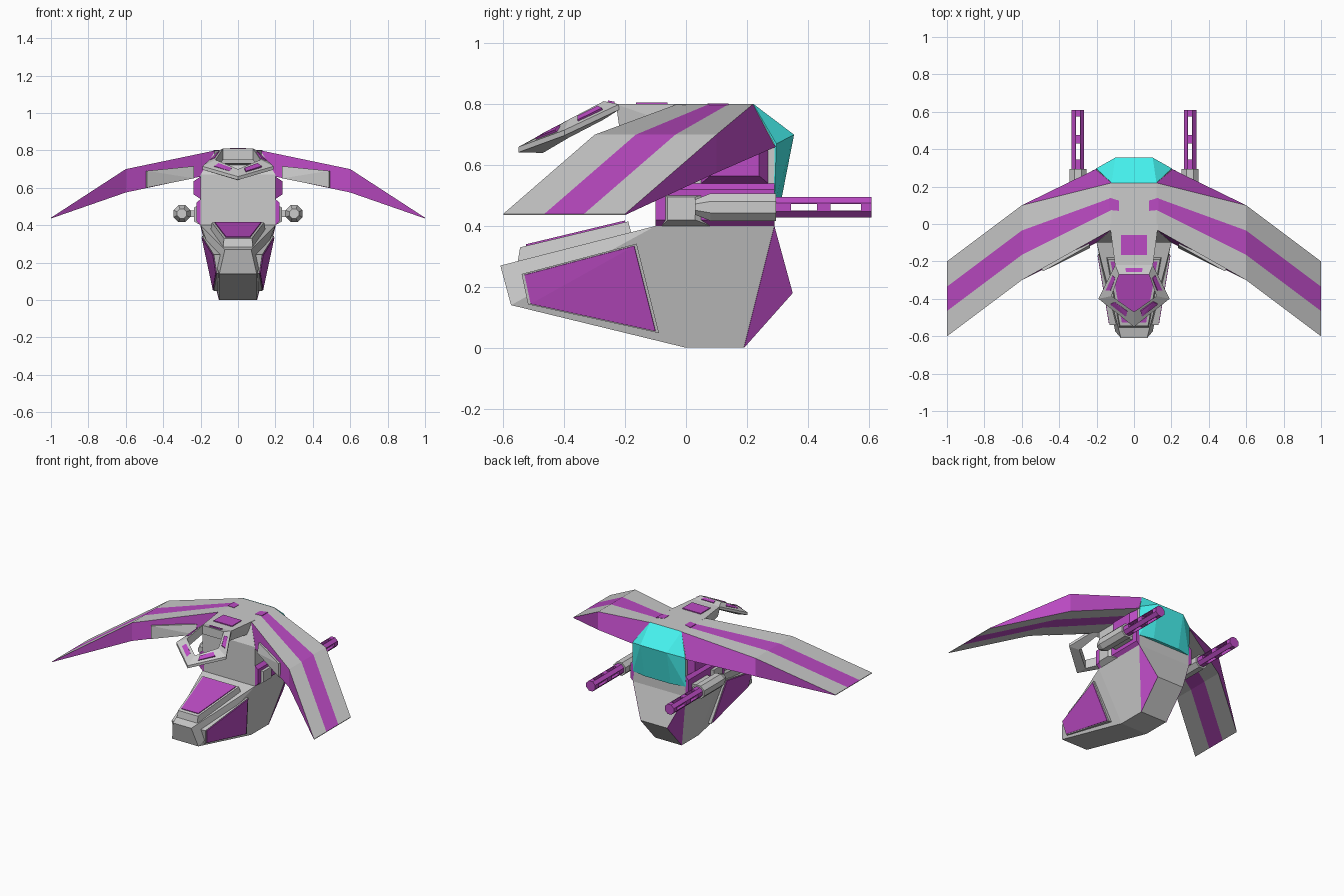
import bpy, bmesh, math
from mathutils import Vector

if "Cube" in bpy.data.objects:
    bpy.data.objects.remove(bpy.data.objects["Cube"])


def material(name, rgb):
    m = bpy.data.materials.new(name)
    m.diffuse_color = (*rgb, 1)
    m.use_nodes = True
    m.node_tree.nodes["Principled BSDF"].inputs["Base Color"].default_value = m.diffuse_color
    return m


PURPLE = material("purple", (0.5, 0.07, 0.55))
TEAL = material("teal", (0.06, 0.88, 0.85))
GREY = material("grey", (0.8, 0.8, 0.8))


def finish(name, bm, mats=(), mirror=False):
    bmesh.ops.recalc_face_normals(bm, faces=bm.faces[:])
    me = bpy.data.meshes.new(name)
    bm.to_mesh(me)
    bm.free()
    for m in mats:
        me.materials.append(m)
    ob = bpy.data.objects.new(name, me)
    bpy.context.collection.objects.link(ob)
    if mirror:
        ob.modifiers.new("mirror", 'MIRROR').use_mirror_merge = False
    return ob


def convex(name, pts, mat=None, sym=False, mirror=False):
    """Flat-faced solid wrapped around a few corner points."""
    bm = bmesh.new()
    pts = list(pts)
    if sym:
        pts += [(-x, y, z) for x, y, z in pts]
    for p in pts:
        bm.verts.new(p)
    res = bmesh.ops.convex_hull(bm, input=bm.verts[:])
    loose = [g for g in res["geom_interior"] if isinstance(g, bmesh.types.BMVert)]
    bmesh.ops.delete(bm, geom=loose, context='VERTS')
    bmesh.ops.dissolve_limit(bm, angle_limit=0.02, verts=bm.verts[:], edges=bm.edges[:])
    return finish(name, bm, [mat] if mat else [], mirror)


def box(x0, x1, y0, y1, z0, z1):
    return [(x, y, z) for x in (x0, x1) for y in (y0, y1) for z in (z0, z1)]


def plate(name, quad, mat, mirror=False, t=0.005):
    """Thin coloured plate lying on a surface, quad wound outward."""
    q = [Vector(p) for p in quad]
    n = (q[2] - q[0]).cross(q[3] - q[1]).normalized() * t
    convex(name, [p + n for p in q] + [p - n for p in q], mat, mirror=mirror)


# lower hull with nose and stern keel
convex("lower_hull", [(.07, -.61, .27), (.10, -.575, .14), (.10, 0, 0), (.10, .19, 0),
                      (.10, .35, .18), (.20, .29, .40), (.20, -.10, .40)], sym=True)
plate("stern_panel", [(.20, .29, .40), (.10, .19, 0), (.10, .35, .18), (.15, .32, .29)],
      PURPLE, True, .002)

# upper hull, neck and canopy
convex("upper_hull", [(.20, -.10, .40), (.20, .29, .40), (.20, -.10, .67), (.20, .29, .67),
                      (.12, -.03, .80), (.12, .22, .80)], sym=True)
convex("neck", [(.13, 0, .80), (.10, -.23, .80), (.13, 0, .72), (.09, -.22, .73)], sym=True)
convex("canopy", [(.12, .22, .802), (.202, .297, .67), (.10, .355, .70),
                  (.10, .31, .47), (.202, .29, .47), (.15, .2, .5)], TEAL, sym=True)
convex("roof_panel", box(-.07, .07, -.165, -.06, .79, .806), PURPLE)

# nose top slab
convex("nose_slab", [(.14, -.19, .415), (.075, -.545, .33), (.15, -.175, .36), (.08, -.555, .27)],
       sym=True)
plate("nose_slab_panel", [(-.065, -.525, .335), (.065, -.525, .335),
                          (.125, -.20, .413), (-.125, -.20, .413)], PURPLE)

# side panels of the lower hull
outer = [Vector(p) for p in ((.19, -.17, .335), (.13, -.10, .055), (.115, -.51, .145), (.13, -.53, .24))]
mid = sum(outer, Vector()) / 4
convex("side_slab", [mid + (p - mid) * 1.05 + Vector((dx, 0, 0)) for p in outer for dx in (0, -.06)],
       mirror=True)
plate("side_panel", [outer[1], outer[0], outer[3], outer[2]], PURPLE, True)

# wings: three stations, four chord points above and below
top = [[(.12, y, .80) for y in (.22, .14, .075, -.03)],
       [(.60, y, .70) for y in (.10, -.035, -.165, -.30)],
       [(1.0, y, .44) for y in (-.20, -.335, -.465, -.60)]]
low = [[(.20, y, .66) for y in (.295, .17, .04, -.10)],
       [(.60, y, .575) for y in (.10, -.035, -.165, -.30)],
       [(1.0, y, .436) for y in (-.20, -.335, -.465, -.60)]]
bm = bmesh.new()
rings = [[bm.verts.new(p) for p in t + l[::-1]] for t, l in zip(top, low)]
for a, b in zip(rings, rings[1:]):
    for i in range(8):
        j = (i + 1) % 8
        f = bm.faces.new((a[i], a[j], b[j], b[i]))
        f.material_index = i % 2      # stripes and both edges are purple
bm.faces.new(rings[0])
bm.faces.new(rings[-1])
finish("wing", bm, [GREY, PURPLE], True)
convex("stripe_end", [(.13, .14, .79), (.13, .075, .79), (.08, .125, .79), (.08, .07, .79),
                      (.13, .14, .802), (.13, .075, .802), (.08, .125, .802), (.08, .07, .802)],
       PURPLE, mirror=True)
plate("wing_rear_inset", [(.24, -.122, .65), (.49, -.246, .60), (.49, -.246, .69), (.24, -.105, .715)],
      GREY, True, .008)

# front loop: five-sided ring with window plates
o = [(.10, -.22, .80), (.19, -.40, .715), (0, -.55, .66), (-.19, -.40, .715), (-.10, -.22, .80)]
n = [(.08, -.27, .81), (.12, -.385, .75), (0, -.47, .70), (-.12, -.385, .75), (-.08, -.27, .81)]
down = lambda pts, d: [(x, y, z - d) for x, y, z in pts]
bm = bmesh.new()
loops = [[bm.verts.new(p) for p in ps] for ps in (o, n, down(n, .06), down(o, .018))]
for k in range(4):
    a, b = loops[k], loops[(k + 1) % 4]
    for i in range(5):
        j = (i + 1) % 5
        bm.faces.new((a[i], a[j], b[j], b[i]))
finish("front_loop", bm)
for i in range(5):
    j = (i + 1) % 5
    A, B, C, D = (Vector(p) for p in (o[i], o[j], n[j], n[i]))
    at = lambda u, v: A.lerp(B, u).lerp(D.lerp(C, u), v)
    plate("loop_window", [at(.25, .3), at(.75, .3), at(.75, .75), at(.25, .75)], PURPLE)

# purple side housings and grey mounts
convex("upper_housing", box(.19, .20, .05, .27, .54, .66) + box(.20, .238, .08, .24, .565, .635),
       PURPLE, mirror=True)
convex("lower_housing", box(.19, .20, -.10, .29, .40, .54) + box(.20, .222, -.10, .29, .42, .52),
       PURPLE, mirror=True)
convex("gun_mount", box(.19, .20, -.08, .08, .40, .51) + box(.20, .235, -.06, .03, .42, .495),
       mirror=True)
convex("gun_arm", box(.19, .30, .09, .25, .445, .48), mirror=True)


# guns: octagonal body, slotted barrel made of collars and corner bars
def octagon(flat, y):
    r = flat / math.cos(math.pi / 8)
    return [(.30 + r * math.cos(t), y, .462 + r * math.sin(t))
            for t in (math.pi * (2 * k + 1) / 8 for k in range(8))]


convex("gun_body", octagon(.025, .03) + octagon(.045, .08) + octagon(.045, .295), mirror=True)
for y0, y1 in ((.29, .345), (.43, .475), (.575, .61)):
    convex("barrel_collar", octagon(.034, y0) + octagon(.034, y1), PURPLE, mirror=True)
s, f, c = .011, .034, .0141
for y0, y1 in ((.345, .43), (.475, .575)):
    for sx in (-1, 1):
        for sz in (-1, 1):
            convex("barrel_bar", [(.30 + sx * x, y, .462 + sz * z) for y in (y0, y1)
                                  for x, z in ((s, s), (f, s), (f, c), (c, f), (s, f))],
                   PURPLE, mirror=True)
